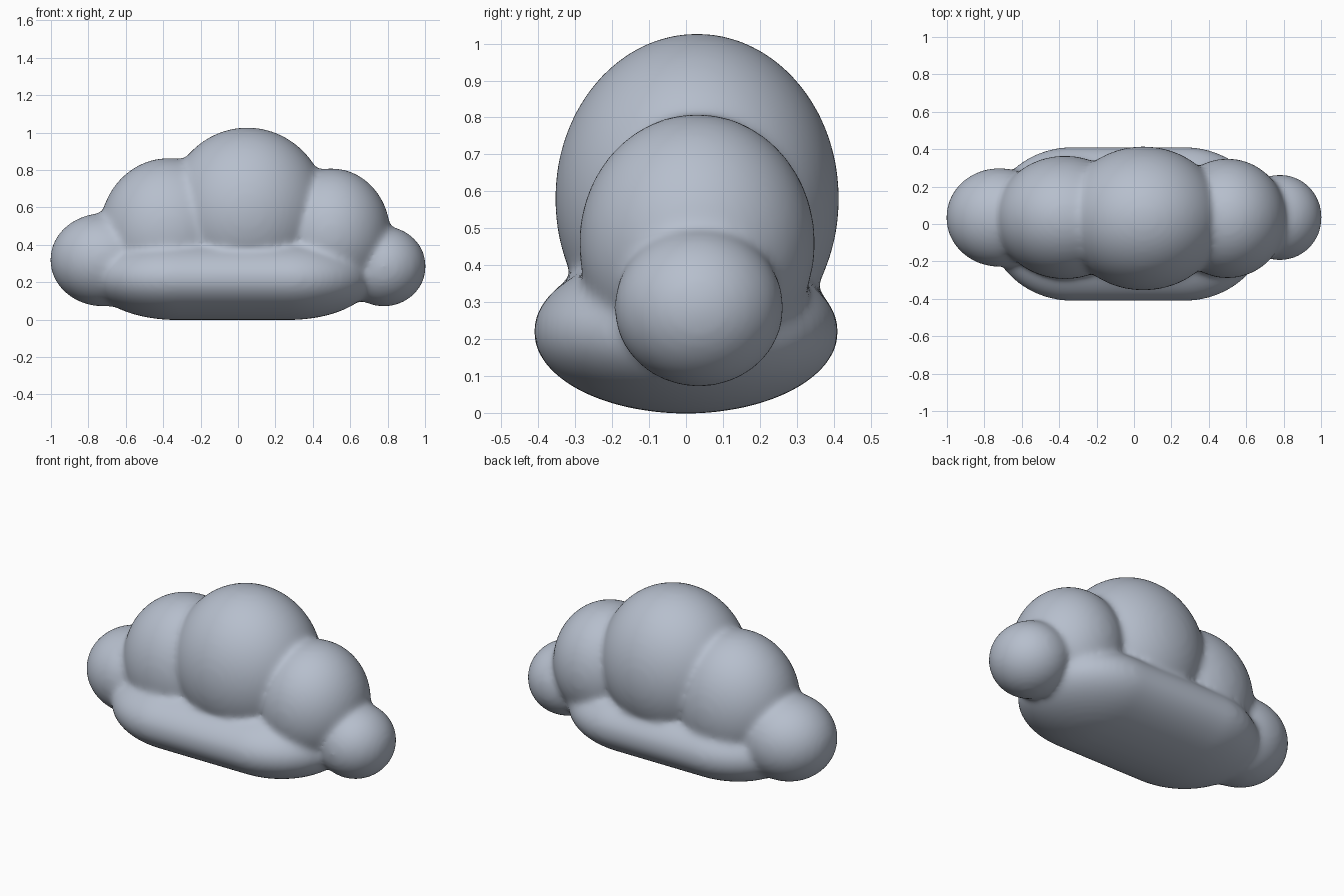
import bpy
import bmesh
from mathutils import Matrix

cube = bpy.data.objects.get("Cube")
if cube:
    bpy.data.objects.remove(cube, do_unlink=True)

# Soft blue-grey colour
grey = bpy.data.materials.new("cloud_grey")
grey.use_nodes = True
colour = (0.47, 0.52, 0.61, 1)
grey.diffuse_color = colour
grey.node_tree.nodes["Principled BSDF"].inputs["Base Color"].default_value = colour

bm = bmesh.new()


def puff(centre, radii, stretch=0):
    """Add an ellipsoid, its halves pulled apart along x by the stretch."""
    made = bmesh.ops.create_icosphere(bm, subdivisions=5, radius=1)["verts"]
    for v in made:
        side = (v.co.x > 1e-4) - (v.co.x < -1e-4)
        v.co = Matrix.Diagonal(radii) @ v.co
        v.co.x += side * stretch
        for axis in range(3):
            v.co[axis] += centre[axis]


puff((-0.03, 0, 0.22), (0.45, 0.413, 0.222), 0.3)   # long flattened base
puff((0.05, 0.03, 0.58), (0.43, 0.385, 0.448))      # tall middle puff
puff((-0.37, 0.035, 0.47), (0.37, 0.33, 0.395))     # right shoulder
puff((0.5, 0.03, 0.46), (0.315, 0.32, 0.35))        # left shoulder
puff((-0.72, 0.035, 0.32), (0.285, 0.265, 0.25))    # right end
puff((0.78, 0.035, 0.285), (0.225, 0.23, 0.215))    # left end

mesh = bpy.data.meshes.new("cloud")
bm.to_mesh(mesh)
bm.free()
mesh.materials.append(grey)
mesh.shade_smooth()
cloud = bpy.data.objects.new("cloud", mesh)
bpy.context.collection.objects.link(cloud)

# Fuse the puffs and soften the creases
fuse = cloud.modifiers.new("fuse", "REMESH")
fuse.mode = "VOXEL"
fuse.voxel_size = 0.015
fuse.use_smooth_shade = True
soften = cloud.modifiers.new("soften", "SMOOTH")
soften.factor = 0.5
soften.iterations = 25
